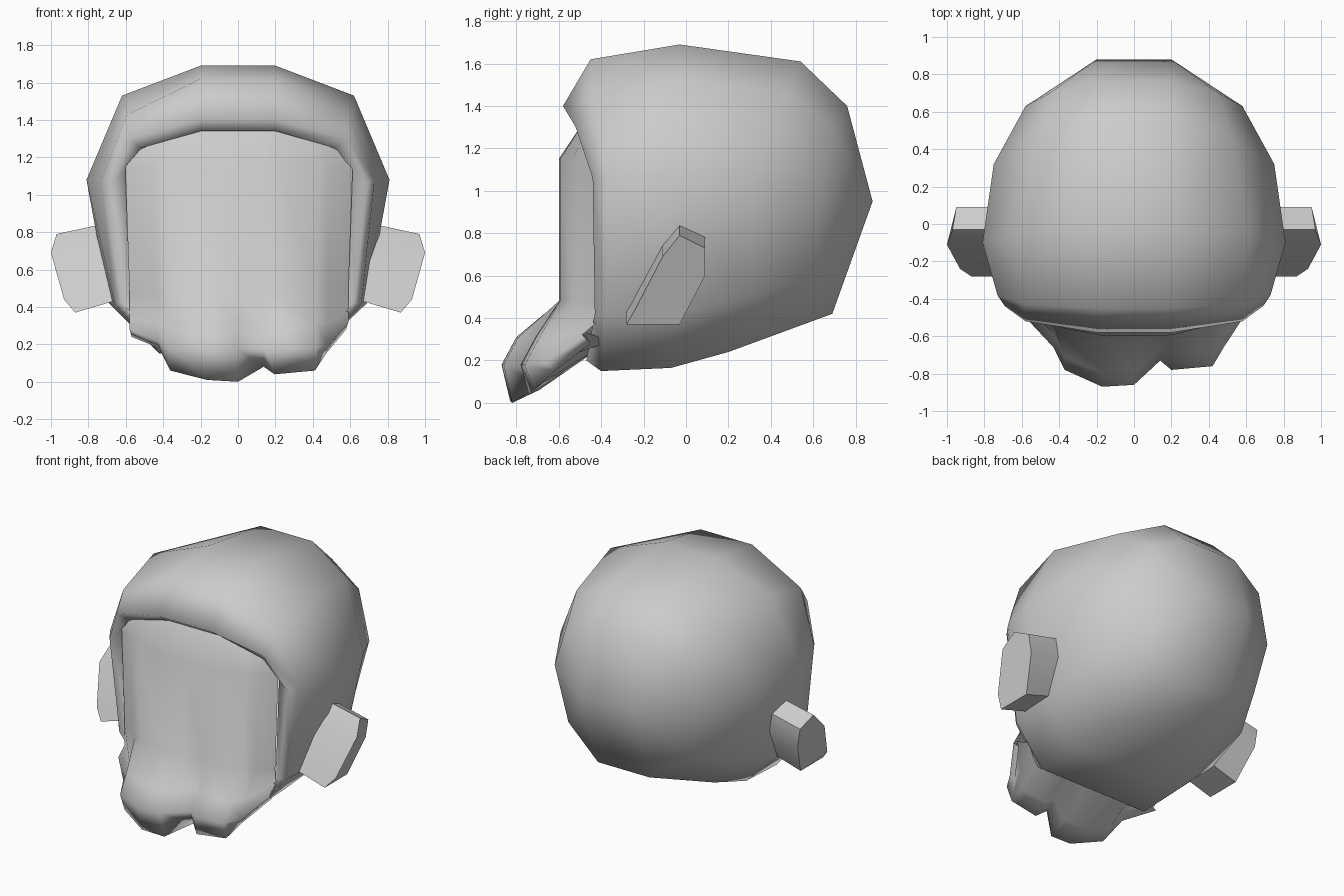
import bpy, bmesh, math

if "Cube" in bpy.data.objects:
    bpy.data.objects.remove(bpy.data.objects["Cube"], do_unlink=True)

# One plain grey for the whole model
grey = bpy.data.materials.new("plain grey")
grey.use_nodes = True
grey.diffuse_color = (0.6, 0.6, 0.6, 1)
grey.node_tree.nodes["Principled BSDF"].inputs["Base Color"].default_value = (0.6, 0.6, 0.6, 1)


def loft(name, rings, closed, cap_ends=False, angle=80):
    """Skin a row of equally long point rings and shade the result smooth."""
    bm = bmesh.new()
    rows = [[bm.verts.new(point) for point in ring] for ring in rings]
    count = len(rows[0])
    for low, high in zip(rows, rows[1:]):
        for i in range(count if closed else count - 1):
            j = (i + 1) % count
            bm.faces.new((low[i], low[j], high[j], high[i]))
    if cap_ends:
        bm.faces.new(rows[0])
        bm.faces.new(rows[-1])
    bmesh.ops.remove_doubles(bm, verts=bm.verts, dist=0.001)
    bmesh.ops.recalc_face_normals(bm, faces=bm.faces)
    mesh = bpy.data.meshes.new(name)
    bm.to_mesh(mesh)
    bm.free()
    mesh.materials.append(grey)
    obj = bpy.data.objects.new(name, mesh)
    bpy.context.collection.objects.link(obj)
    bpy.ops.object.select_all(action="DESELECT")
    obj.select_set(True)
    bpy.context.view_layer.objects.active = obj
    bpy.ops.object.shade_smooth_by_angle(angle=math.radians(angle))
    return obj


def mirrored_ring(half):
    """Complete a half ring, listed from crown to chin, across x = 0."""
    return half + [(-x, y, z) for x, y, z in reversed(half)]


# Hood: half rings from the inner rim, over the lip, to the back of the skull
inner_rim = [(.2, -.49, 1.34), (.52, -.46, 1.25), (.6, -.4, 1.13), (.57, -.39, .5), (.45, -.38, .22)]
lip = [(.2, -.58, 1.4), (.58, -.52, 1.3), (.69, -.44, 1.06), (.62, -.43, .42), (.4, -.47, .2)]
brow_edge = [(.2, -.45, 1.62), (.59, -.43, 1.43), (.73, -.38, 1.08), (.66, -.38, .42), (.42, -.4, .15)]
crown = [(.2, -.03, 1.69), (.62, -.05, 1.53), (.81, -.1, 1.08), (.69, -.05, .42), (.42, -.07, .165)]
rear = [(.2, .54, 1.61), (.52, .47, 1.46), (.75, .32, 1.05), (.64, .3, .5), (.36, .2, .24)]
nape = [(.2, .76, 1.4), (.45, .7, 1.28), (.58, .63, .98), (.48, .62, .6), (.2, .69, .42)]
back = [(.2, .88, .95)] * len(nape)
loft("hood", [mirrored_ring(r) for r in (inner_rim, lip, brow_edge, crown, rear, nape, back)],
     closed=True, angle=180)

# Face and lumpy muzzle: columns of (x, front depth, lowest height)
columns = [(-.58, -.5, .24), (-.43, -.66, .18), (-.37, -.78, .06), (-.17, -.87, .01),
           (0, -.86, 0), (.14, -.73, .08), (.2, -.78, .04), (.42, -.76, .06),
           (.48, -.66, .15), (.59, -.49, .28)]


def face_row(place):
    return [place(x, front, low) for x, front, low in columns]


def bulge(x):
    return -.6 + .17 * min(1, abs(x) / .58) ** 3


def muzzle_top(x, front, low):
    return (x, front + .07, max(.31, low + .1))


def muzzle_front(x, front, low):
    return (x, front, max(.18, low + .04))


face = [
    face_row(lambda x, f, b: (x * .9, -.46, 1.36 - .5 * max(0, abs(x) - .2) ** 1.5)),
    face_row(lambda x, f, b: (x * 1.04, bulge(x), 1.15)),
    face_row(lambda x, f, b: (x, bulge(x), .48)),
    face_row(muzzle_top),
    face_row(muzzle_front),
    face_row(lambda x, f, b: (x * .98, f + .04, b)),
    face_row(lambda x, f, b: (x * .95, f * .55 - .22, b + .06)),
    face_row(lambda x, f, b: (x * .9, -.36, .29)),
]
loft("face", face, closed=False, angle=180)

# Ears: tilted slabs, each lofted from a buried root to a sloping outer end
ear_outline = [(.97, -.03, .79), (1, -.11, .69), (.93, -.24, .44), (.87, -.28, .37),
               (.87, -.03, .37), (.93, .09, .6), (.95, .09, .73)]
for side, label in ((1, "left_ear"), (-1, "right_ear")):
    outer = [(side * x, y, z) for x, y, z in ear_outline]
    root = [(side * .6, y, z + .08) for x, y, z in ear_outline]
    loft(label, [root, outer], closed=True, cap_ends=True, angle=50)
